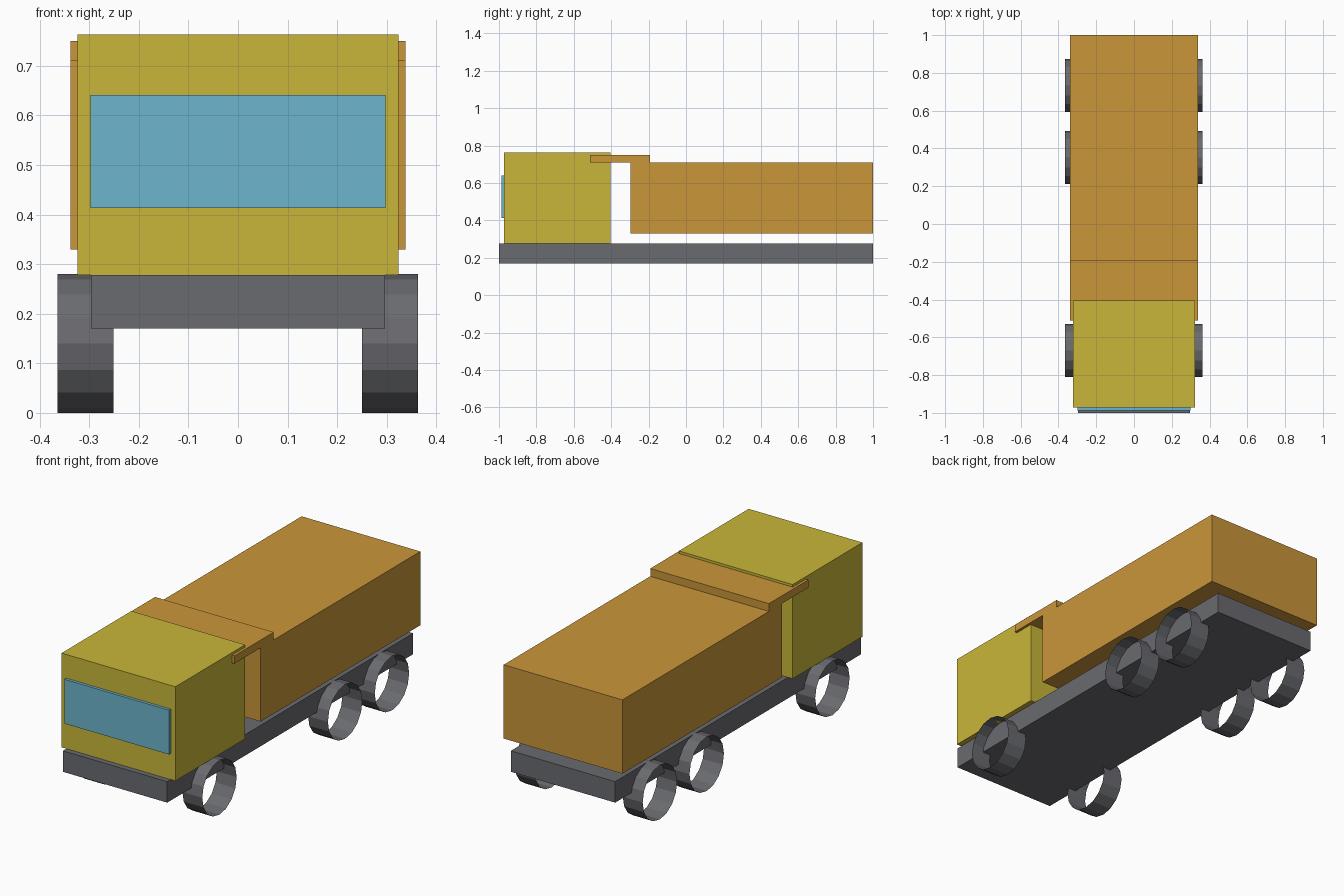
import bpy
import math

cube = bpy.data.objects.get("Cube")
if cube:
    bpy.data.objects.remove(cube, do_unlink=True)


def material(name, rgb):
    mat = bpy.data.materials.new(name)
    mat.use_nodes = True
    colour = (*rgb, 1.0)
    mat.diffuse_color = colour
    mat.node_tree.nodes["Principled BSDF"].inputs["Base Color"].default_value = colour
    return mat


yellow = material("cab yellow", (0.59, 0.47, 0.042))
orange = material("body orange", (0.59, 0.305, 0.042))
blue = material("window blue", (0.155, 0.46, 0.61))
grey = material("dark grey", (0.143, 0.145, 0.16))


def box(name, half_width, y_range, z_range, mat):
    """Box centred on x = 0, spanning the given y and z ranges."""
    (y0, y1), (z0, z1) = y_range, z_range
    bpy.ops.mesh.primitive_cube_add(size=1, location=(0, (y0 + y1) / 2, (z0 + z1) / 2))
    obj = bpy.context.object
    obj.name = name
    obj.scale = (2 * half_width, y1 - y0, z1 - z0)
    bpy.ops.object.transform_apply(location=False, rotation=False, scale=True)
    obj.data.materials.append(mat)
    return obj


def wheel(name, x, y):
    """Open, faceted rim standing on the ground."""
    radius = 0.14
    bpy.ops.mesh.primitive_cylinder_add(
        vertices=16, radius=radius, depth=0.113, end_fill_type='NOTHING',
        location=(x, y, radius), rotation=(0, math.pi / 2, 0))
    obj = bpy.context.object
    obj.name = name
    obj.data.materials.append(grey)


# Chassis, cab and windscreen
box("chassis", 0.297, (-1.0, 1.0), (0.17, 0.278), grey)
box("cab", 0.324, (-0.972, -0.405), (0.278, 0.763), yellow)
box("windscreen", 0.298, (-0.987, -0.972), (0.413, 0.641), blue)

# Tipper body with the canopy reaching over the cab
box("tipper_body", 0.338, (-0.298, 1.0), (0.33, 0.71), orange)
box("cab_canopy", 0.338, (-0.512, -0.192), (0.71, 0.75), orange)

# Three axles of wheels
for axle, y in (("front", -0.67), ("middle", 0.352), ("rear", 0.733)):
    for side, x in (("left", 0.307), ("right", -0.308)):
        wheel(f"{axle}_{side}_wheel", x, y)
